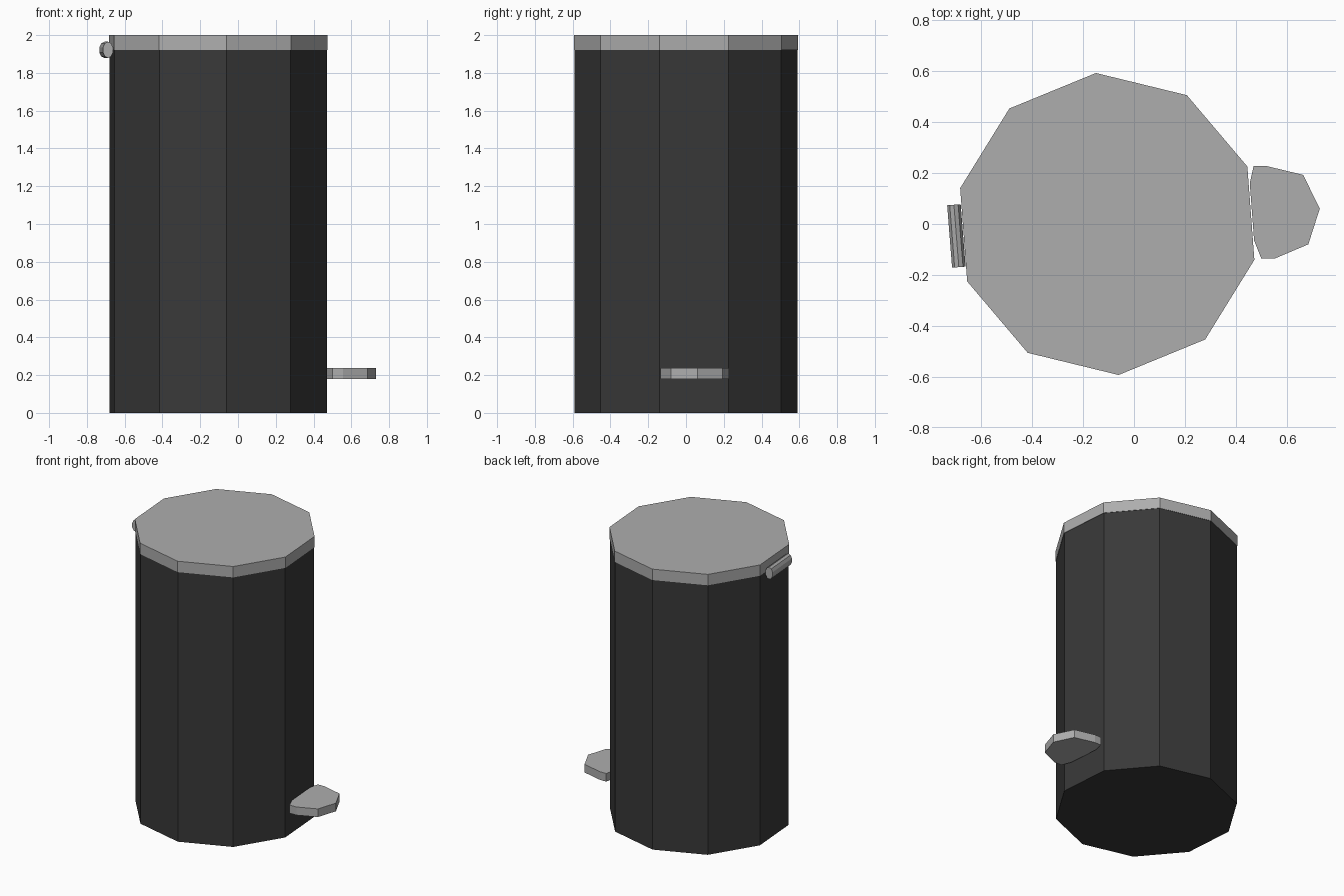
import bpy
import bmesh
from math import cos, sin, pi, radians
from mathutils import Matrix

cube = bpy.data.objects.get("Cube")
if cube:
    bpy.data.objects.remove(cube)


def material(name, grey):
    mat = bpy.data.materials.new(name)
    mat.use_nodes = True
    colour = (grey, grey, grey, 1)
    mat.diffuse_color = colour
    mat.node_tree.nodes["Principled BSDF"].inputs["Base Color"].default_value = colour
    return mat


def prism(name, outline, bottom, top, mat, matrix=Matrix()):
    """Extrude a flat outline from bottom to top."""
    bm = bmesh.new()
    face = bm.faces.new([bm.verts.new((x, y, bottom)) for x, y in outline])
    grown = bmesh.ops.extrude_face_region(bm, geom=[face])["geom"]
    verts = [v for v in grown if isinstance(v, bmesh.types.BMVert)]
    bmesh.ops.translate(bm, verts=verts, vec=(0, 0, top - bottom))
    bmesh.ops.recalc_face_normals(bm, faces=bm.faces)
    mesh = bpy.data.meshes.new(name)
    bm.to_mesh(mesh)
    bm.free()
    mesh.materials.append(mat)
    obj = bpy.data.objects.new(name, mesh)
    obj.matrix_world = matrix
    bpy.context.collection.objects.link(obj)
    return obj


def ring(rx, ry, sides, start=0.0, cx=0.0, cy=0.0):
    angles = [start + 2 * pi * i / sides for i in range(sides)]
    return [(cx + rx * cos(a), cy + ry * sin(a)) for a in angles]


dark = material("dark grey", 0.04)
light = material("light grey", 0.42)

# Ten-sided bin and its lid
turn = radians(22.3)
prism("bin_body", ring(0.592, 0.592, 10, turn, -0.105), 0, 1.922, dark)
prism("lid", ring(0.595, 0.595, 10, turn, -0.105), 1.922, 2, light)

# Foot pedal
pedal = [(0.47, 0.228), (0.52, 0.228), (0.665, 0.193), (0.73, 0.06), (0.685, -0.08),
         (0.555, -0.135), (0.5, -0.135), (0.472, -0.065), (0.455, 0.16)]
prism("foot_pedal", pedal, 0.18, 0.238, light)

# Hinge barrel lying along the rear wall of the lid
place = (Matrix.Translation((-0.698, -0.047, 1.922))
         @ Matrix.Rotation(radians(4.5), 4, "Z")
         @ Matrix.Rotation(radians(90), 4, "X"))
prism("hinge_barrel", ring(0.028, 0.043, 10, pi / 10), -0.123, 0.123, light, place)
